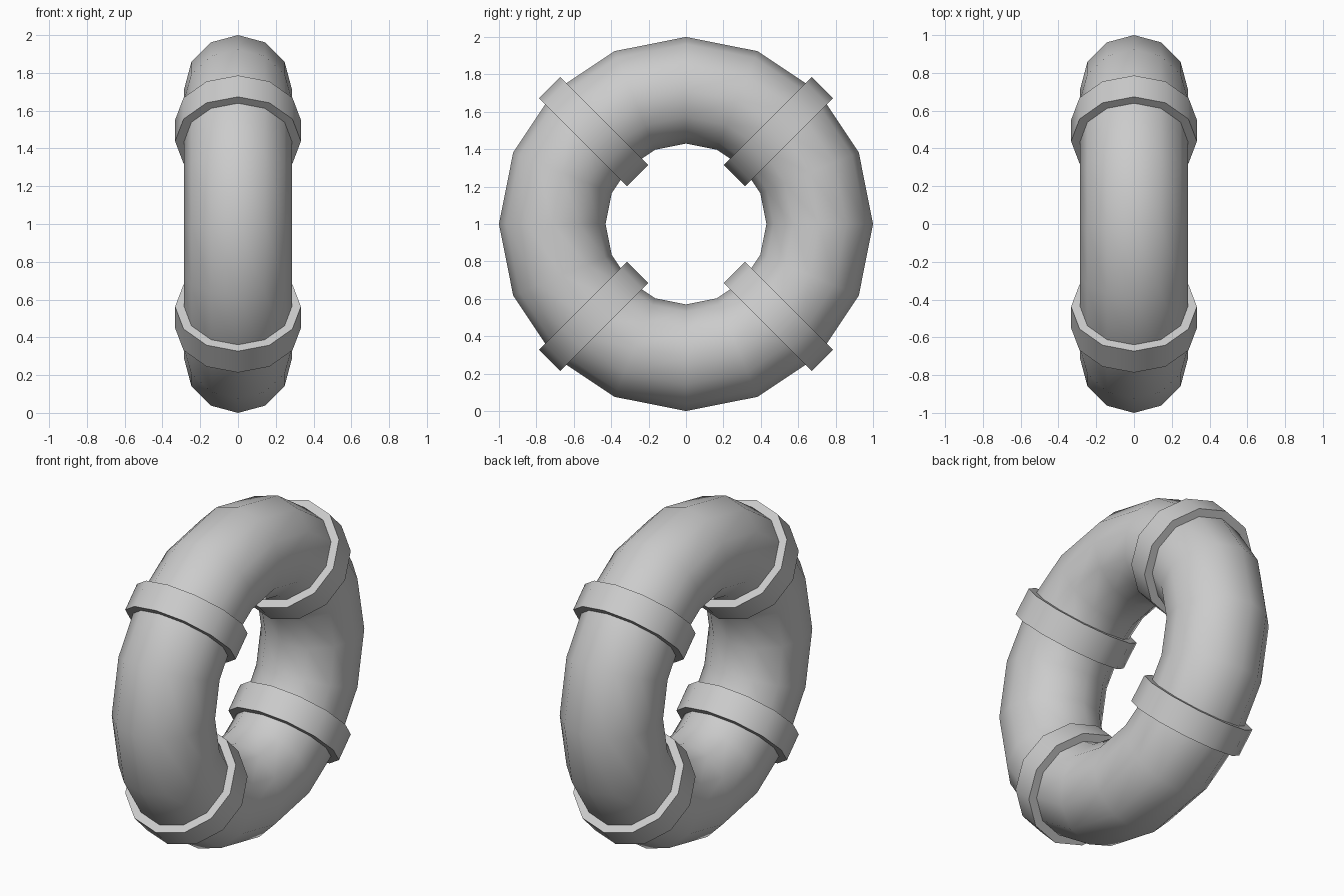
import bpy, bmesh
from math import pi, cos, sin, radians
from mathutils import Matrix

if "Cube" in bpy.data.objects:
    bpy.data.objects.remove(bpy.data.objects["Cube"])

CENTRE = Matrix.Translation((0, 0, 1))


def smooth(obj):
    bpy.ops.object.select_all(action='DESELECT')
    obj.select_set(True)
    bpy.context.view_layer.objects.active = obj
    bpy.ops.object.shade_smooth_by_angle(angle=radians(40))


# Main ring, standing upright with its hole along x
bpy.ops.mesh.primitive_torus_add(major_segments=16, minor_segments=12,
                                 major_radius=0.715, minor_radius=0.285)
ring = bpy.context.object
ring.name = "float_ring"
ring.data.transform(CENTRE @ Matrix.Rotation(pi / 2, 4, 'Y'))
smooth(ring)


def add_band(index):
    """Twelve-sided collar around the tube, swung to a diagonal of the ring."""
    sides = 12
    profile = [(0.333, -0.08), (0.333, 0.08), (0.272, 0.08), (0.272, -0.08)]
    bm = bmesh.new()
    loops = []
    for i in range(sides):
        a = 2 * pi * i / sides
        loops.append([bm.verts.new((r * cos(a), y, r * sin(a))) for r, y in profile])
    for i in range(sides):
        p, q = loops[i], loops[(i + 1) % sides]
        for j in range(4):
            k = (j + 1) % 4
            bm.faces.new((p[j], p[k], q[k], q[j]))
    bmesh.ops.recalc_face_normals(bm, faces=bm.faces[:])
    swing = Matrix.Rotation(pi / 4 + index * pi / 2, 4, 'X')
    bm.transform(CENTRE @ swing @ Matrix.Translation((0, 0, 0.699)))
    mesh = bpy.data.meshes.new(f"band_{index + 1}")
    bm.to_mesh(mesh)
    bm.free()
    band = bpy.data.objects.new(mesh.name, mesh)
    bpy.context.collection.objects.link(band)
    smooth(band)


# Four strap bands on the diagonals
for n in range(4):
    add_band(n)
